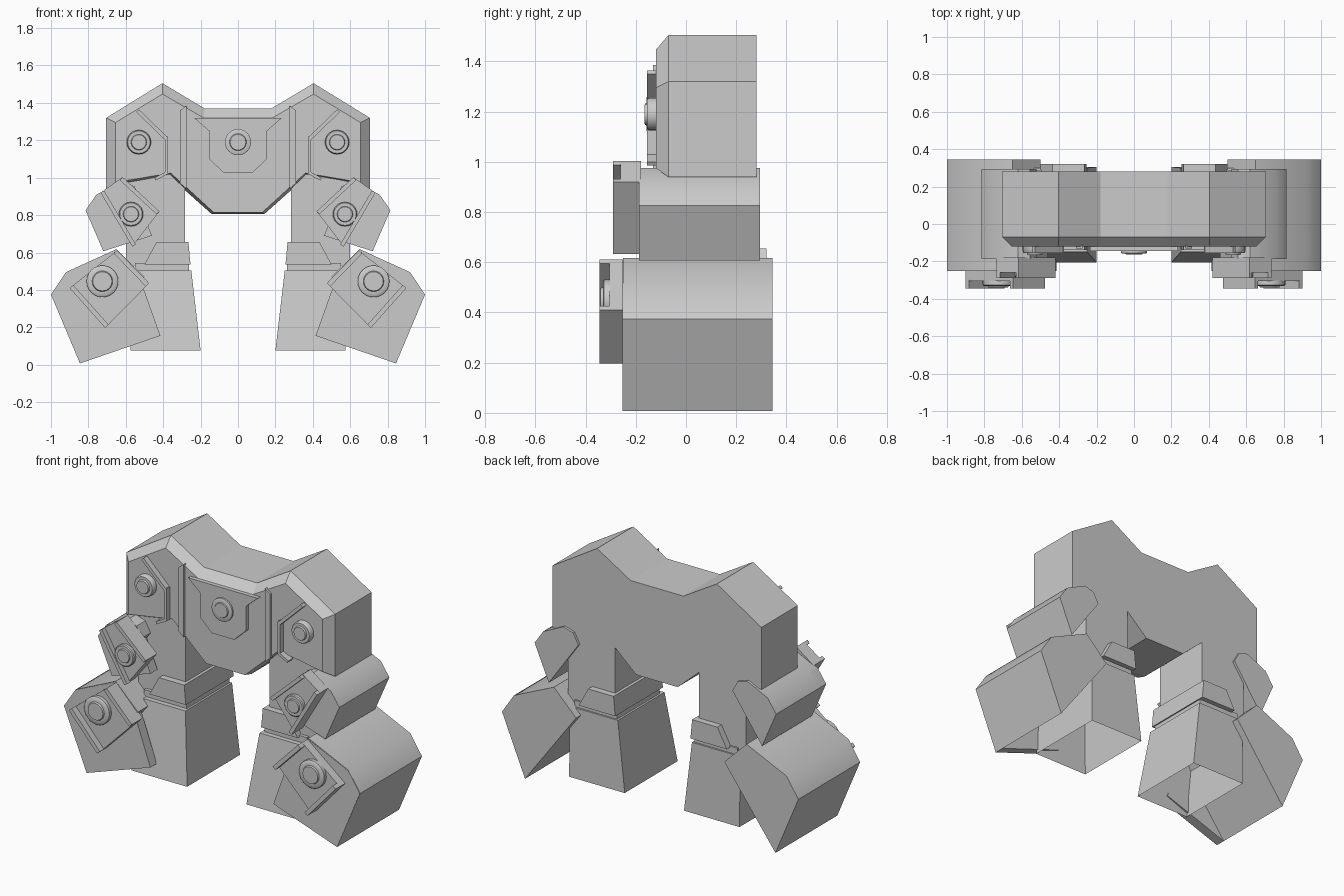
import bpy, bmesh, math
from mathutils import Vector

if "Cube" in bpy.data.objects:
    bpy.data.objects.remove(bpy.data.objects["Cube"])


def loft(name, rings, smooth=False, open_end=False):
    """Join equal-length 3D rings into a capped solid."""
    bm = bmesh.new()
    vs = [[bm.verts.new(p) for p in r] for r in rings]
    n = len(rings[0])
    for a, b in zip(vs, vs[1:]):
        for i in range(n):
            j = (i + 1) % n
            bm.faces.new((a[i], a[j], b[j], b[i]))
    bm.faces.new(vs[0])
    last = bm.faces.new(vs[-1])
    bmesh.ops.recalc_face_normals(bm, faces=bm.faces)
    if open_end:
        bmesh.ops.delete(bm, geom=[last], context='FACES_ONLY')
    me = bpy.data.meshes.new(name)
    bm.to_mesh(me)
    bm.free()
    ob = bpy.data.objects.new(name, me)
    bpy.context.collection.objects.link(ob)
    if smooth:
        bpy.ops.object.select_all(action='DESELECT')
        ob.select_set(True)
        bpy.context.view_layer.objects.active = ob
        bpy.ops.object.shade_smooth_by_angle(angle=math.radians(40))
    return ob


def prism(name, pts, y0, y1, s=1, smooth=False):
    """Extrude an (x, z) profile from y0 to y1; s=-1 mirrors it."""
    return loft(name, [[(s * x, y, z) for x, z in pts] for y in (y0, y1)], smooth)


def bar(name, a, b, inner, w, y0, y1, s):
    """Narrow rim along a-b, growing towards the point inner."""
    a, b, c = Vector(a), Vector(b), Vector(inner)
    d = (b - a).normalized()
    n = Vector((-d.y, d.x))
    if n.dot(c - a) < 0:
        n = -n
    prism(name, [a, b, b + n * w, a + n * w], y0, y1, s)


def stud(name, c, r, y_base, y_front, s=1):
    """Round bolt: wide washer, recessed lip and a raised centre."""
    step = (y_base - y_front) * 0.35
    prof = [(r, y_base), (r, y_front + step), (r * .92, y_front + step * .6),
            (r * .65, y_front + step * .6), (r * .6, y_front)]
    rings = [[(s * c[0] + q * math.cos(t * math.tau / 24), y,
               c[1] + q * math.sin(t * math.tau / 24)) for t in range(24)]
             for q, y in prof]
    loft(name, rings, True)


def both(half):
    """Complete a right-half outline with its mirror image."""
    return half + [(-x, z) for x, z in reversed(half)]


# Torso block with chamfered front rim
outer = both([(.14, .805), (.37, 1.01), (.705, .94), (.705, 1.32),
              (.404, 1.505), (.178, 1.37)])
inner = both([(.13, .815), (.36, 1.025), (.655, .975), (.655, 1.295),
              (.404, 1.447), (.184, 1.32)])
loft('torso', [[(x, .28, z) for x, z in outer],
               [(x, -.07, z) for x, z in outer],
               [(x, -.12, z) for x, z in inner]])

# Chest badge plate and bolt
prism('chest_badge', both([(.075, 1.025), (.155, 1.10), (.155, 1.25), (.235, 1.32)]),
      -.145, -.11)
stud('chest_bolt', (0, 1.19), .07, -.14, -.163)

for s, side in ((1, 'right'), (-1, 'left')):
    # Chest strip and shoulder rim
    prism('chest_strip_' + side, [(.275, .94), (.31, .97), (.31, 1.36), (.275, 1.385)],
          -.132, -.11, s)
    mid = (.53, 1.15)
    bar('shoulder_rim_upper_' + side, (.53, 1.365), (.375, 1.215), mid, .02, -.155, -.11, s)
    bar('shoulder_rim_side_' + side, (.375, 1.22), (.375, 1.02), mid, .016, -.155, -.11, s)
    bar('shoulder_rim_lower_' + side, (.375, 1.02), (.44, .985), mid, .016, -.155, -.11, s)
    stud('shoulder_bolt_' + side, (.53, 1.19), .065, -.115, -.165, s)

    # Thigh, knee ring, ankle and open-bottomed shin
    prism('thigh_' + side, [(.283, .53), (.283, .94), (.37, 1.025), (.6, 1.0), (.6, .53)],
          -.10, .28, s)
    prism('knee_ring_' + side, [(.265, .655), (.436, .655), (.5, .537), (.254, .537)],
          -.14, .32, s)
    prism('knee_joint_' + side, [(.262, .545), (.55, .545), (.55, .49), (.262, .49)],
          -.12, .29, s)
    loft('shin_' + side,
         [[(s * .25, -.15, .505), (s * .575, -.15, .505), (s * .575, .30, .505), (s * .25, .30, .505)],
          [(s * .20, -.205, .077), (s * .575, -.205, .077), (s * .575, .305, .077), (s * .20, .305, .077)]],
         open_end=True)

    # Upper side armour: long curved block, front slab, channel plate, bolt
    prism('upper_guard_' + side, [(.72, .607), (.52, .89), (.555, .955), (.62, .975),
                                  (.757, .91), (.815, .826)], -.185, .295, s, True)
    prism('upper_slab_' + side, [(.72, .607), (.46, .69), (.53, .86), (.62, .97),
                                 (.757, .91), (.815, .826)], -.187, -.12, s)
    t, i, b, o = (.617, 1.003), (.42, .82), (.565, .632), (.735, .92)
    prism('upper_plate_' + side, [t, i, b, o], -.26, -.18, s)
    bar('upper_rim_inner_' + side, t, i, b, .022, -.29, -.25, s)
    bar('upper_rim_outer_' + side, b, o, i, .022, -.29, -.25, s)
    stud('upper_bolt_' + side, (.572, .805), .065, -.255, -.29, s)

    # Lower side armour, larger version of the same parts
    prism('lower_guard_' + side, [(.845, .007), (.5, .47), (.65, .618),
                                  (.92, .495), (1.0, .375)], -.25, .345, s, True)
    prism('lower_slab_' + side, [(.845, .007), (.415, .155), (.52, .45), (.65, .612),
                                 (.92, .493), (.998, .375)], -.252, -.19, s)
    t, i, b, o = (.646, .612), (.475, .436), (.71, .197), (.90, .41)
    prism('lower_plate_' + side, [t, i, b, o], -.305, -.24, s)
    bar('lower_rim_inner_' + side, t, i, b, .025, -.345, -.30, s)
    bar('lower_rim_outer_' + side, b, o, i, .025, -.345, -.30, s)
    stud('lower_bolt_' + side, (.725, .446), .085, -.30, -.34, s)
